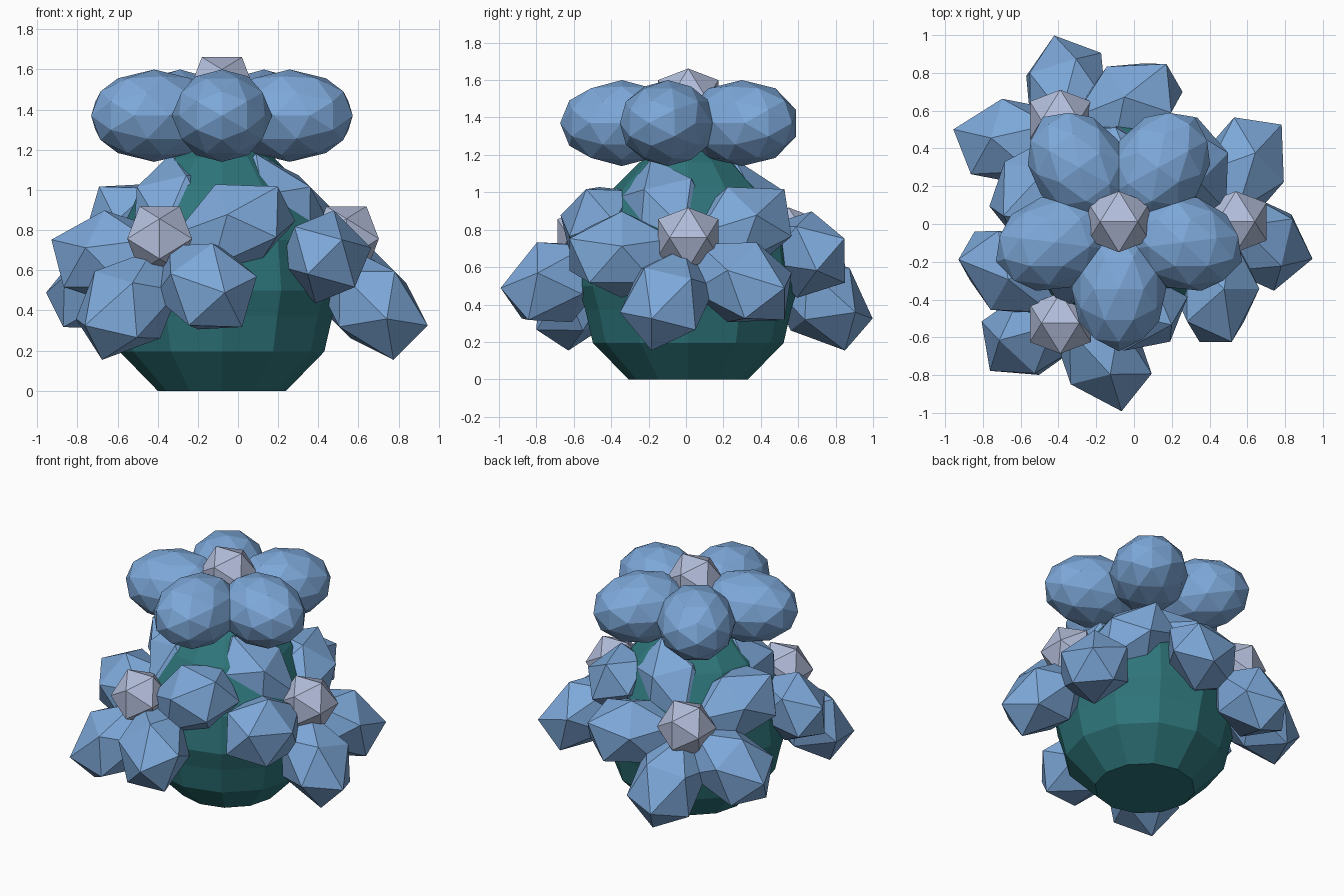
import bpy, bmesh, math
from mathutils import Matrix, Vector

if "Cube" in bpy.data.objects:
    bpy.data.objects.remove(bpy.data.objects["Cube"])

CX, CY = -0.08, 0.012


def material(name, rgb):
    m = bpy.data.materials.new(name)
    m.diffuse_color = (*rgb, 1)
    m.use_nodes = True
    m.node_tree.nodes["Principled BSDF"].inputs["Base Color"].default_value = m.diffuse_color
    return m


blue = material("petal blue", (0.205, 0.392, 0.694))
pale = material("pale lavender", (0.45, 0.51, 0.70))
teal = material("deep teal", (0.027, 0.178, 0.195))


def ico_mesh(name, detail, mat):
    """Unit icosahedron with an edge on top; detail 1 splits every edge once."""
    g = (1 + math.sqrt(5)) / 2
    pts = []
    for a in (-1, 1):
        for b in (-g, g):
            pts += [Vector((a, 0, b)), Vector((0, b, a)), Vector((b, a, 0))]
    pts = [p.normalized() for p in pts]
    if detail:
        pts += [(p + q).normalized() for i, p in enumerate(pts)
                for q in pts[:i] if (p - q).length < 1.1]
    bm = bmesh.new()
    for p in pts:
        bm.verts.new(p)
    bmesh.ops.convex_hull(bm, input=bm.verts)
    bmesh.ops.recalc_face_normals(bm, faces=bm.faces)
    me = bpy.data.meshes.new(name)
    bm.to_mesh(me)
    bm.free()
    me.materials.append(mat)
    return me


def place(name, mesh, matrix):
    ob = bpy.data.objects.new(name, mesh)
    bpy.context.collection.objects.link(ob)
    ob.matrix_world = matrix


rough_petal = ico_mesh("rough_petal", 0, blue)
round_petal = ico_mesh("round_petal", 1, blue)
centre = ico_mesh("flower_centre", 0, pale)


def flower(name, frame, petal, heart):
    # five petals round the flower, long axis pointing outwards
    for i in range(5):
        m = (frame @ Matrix.Rotation(math.radians(72 * i), 4, 'Z')
             @ Matrix.Translation((0, -0.355, 0))
             @ Matrix.Diagonal((0.25, 0.33, 0.23, 1)))
        place(f"{name}_petal_{i + 1}", petal, m)
    place(f"{name}_centre", centre, Matrix.Translation(heart) @ Matrix.Scale(0.19, 4))


# top flower, lying flat
flower("top_flower", Matrix.Translation((CX, CY, 1.37)), round_petal, (CX, CY, 1.50))

# three side flowers, tilted outwards
for k in range(3):
    a = math.radians(120 * k)
    c, s = math.cos(a), math.sin(a)
    frame = (Matrix.Translation((CX + 0.512 * c, CY + 0.512 * s, 0.667))
             @ Matrix.Rotation(a, 4, 'Z') @ Matrix.Rotation(math.radians(45), 4, 'Y'))
    flower(f"side_flower_{k + 1}", frame, rough_petal,
           (CX + 0.62 * c, CY + 0.62 * s, 0.757))

# faceted bulb body, turned from a profile
profile = [(0.32, 0), (0.51, 0.195), (0.55, 0.37), (0.59, 0.50),
           (0.56, 0.75), (0.40, 1.02), (0.26, 1.16), (0.12, 1.25)]
N = 12
bm = bmesh.new()
rings = [[bm.verts.new((CX + r * math.cos(math.tau * i / N),
                        CY + r * math.sin(math.tau * i / N), z)) for i in range(N)]
         for r, z in profile]
for lo, hi in zip(rings, rings[1:]):
    for i in range(N):
        j = (i + 1) % N
        bm.faces.new((lo[i], lo[j], hi[j], hi[i]))
bm.faces.new(rings[0][::-1])
bm.faces.new(rings[-1])
me = bpy.data.meshes.new("body")
bm.to_mesh(me)
bm.free()
me.materials.append(teal)
place("body", me, Matrix())
